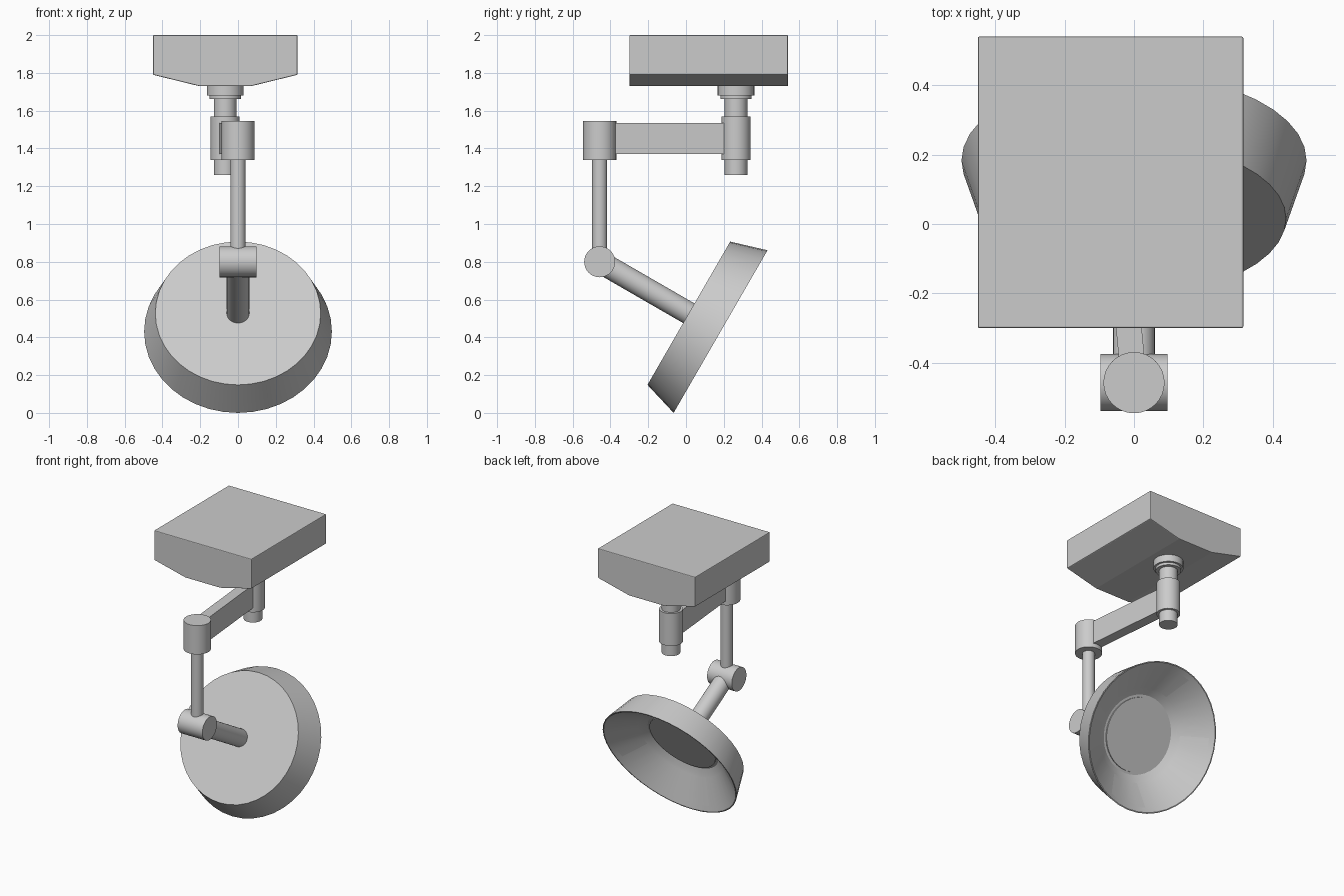
import bpy, bmesh, math
from mathutils import Vector

if "Cube" in bpy.data.objects:
    bpy.data.objects.remove(bpy.data.objects["Cube"])


def finish(name, bm, loc=(0, 0, 0), rot=(0, 0, 0), smooth=True):
    bmesh.ops.recalc_face_normals(bm, faces=bm.faces)
    me = bpy.data.meshes.new(name)
    bm.to_mesh(me)
    bm.free()
    ob = bpy.data.objects.new(name, me)
    bpy.context.collection.objects.link(ob)
    ob.location, ob.rotation_euler = loc, rot
    if smooth:
        bpy.ops.object.select_all(action='DESELECT')
        ob.select_set(True)
        bpy.context.view_layer.objects.active = ob
        bpy.ops.object.shade_smooth_by_angle(angle=math.radians(28))
    return ob


def lathe_bm(profile, n):
    """Revolve (radius, z) points round z; end points lie on the axis."""
    bm = bmesh.new()
    rings = []
    for r, z in profile:
        if r == 0:
            rings.append([bm.verts.new((0, 0, z))])
        else:
            rings.append([bm.verts.new((r * math.cos(math.tau * i / n),
                                        r * math.sin(math.tau * i / n), z)) for i in range(n)])
    for a, b in zip(rings, rings[1:]):
        if len(a) == 1:
            bm.faces.new(b)
        elif len(b) == 1:
            bm.faces.new(a)
        else:
            for i in range(n):
                j = (i + 1) % n
                bm.faces.new((a[i], a[j], b[j], b[i]))
    return bm


def rod(name, r, z0, z1, loc=(0, 0, 0), rot=(0, 0, 0), n=32):
    return finish(name, lathe_bm([(0, z0), (r, z0), (r, z1), (0, z1)], n), loc, rot)


def prism(name, outline, depth):
    """Extrude a closed outline of 3D points along a vector."""
    bm = bmesh.new()
    f = bm.faces.new([bm.verts.new(p) for p in outline])
    ext = bmesh.ops.extrude_face_region(bm, geom=[f], use_keep_orig=True)
    bmesh.ops.translate(bm, vec=depth, verts=[v for v in ext['geom'] if isinstance(v, bmesh.types.BMVert)])
    return finish(name, bm, smooth=False)


PX, PY = -0.068, 0.265      # fixed post
KY = -0.457                 # swinging joint
TILT = math.radians(-120)   # lamp axis points back and 30 degrees down

# ceiling box with chamfered underside
section = [(-0.45, 2), (0.315, 2), (0.315, 1.79), (0.07, 1.73), (-0.205, 1.73), (-0.45, 1.79)]
box = prism("ceiling_box", [(x, -0.30, z) for x, z in section], Vector((0, 0.84, 0)))
bev = box.modifiers.new("soft_edges", 'BEVEL')
bev.width, bev.segments = 0.005, 2

# post with flange, and its sleeve
finish("ceiling_post", lathe_bm([(0, 1.26), (0.06, 1.26), (0.06, 1.662), (0.083, 1.662), (0.083, 1.68),
                                 (0.097, 1.68), (0.097, 1.735), (0, 1.735)], 32), (PX, PY, 0))
rod("post_sleeve", 0.077, 1.34, 1.57, (PX, PY, 0))

# flat swing arm
a, b = Vector((PX, PY, 1.37)), Vector((0, KY, 1.37))
side = (b - a).cross(Vector((0, 0, 1))).normalized() * 0.037
prism("swing_arm", [a + side, b + side, b - side, a - side], Vector((0, 0, 0.165)))

# outer joint, drop rod and tilt hinge
rod("arm_joint", 0.088, 1.34, 1.545, (0, KY, 0))
rod("drop_rod", 0.04, 0.80, 1.36, (0, KY, 0))
rod("tilt_hinge", 0.082, -0.097, 0.097, (0, KY, 0.80), (0, math.pi / 2, 0))
rod("lamp_stem", 0.06, 0, 0.56, (0, KY, 0.80), (TILT, 0, 0))

# lamp head: hollow cone, with four recessed panels inside
bm = lathe_bm([(0, 0), (0.438, 0), (0.497, 0.194), (0.49, 0.194), (0.46, 0.171), (0.31, 0.055),
               (0.293, 0.042), (0.262, 0.022), (0, 0.022)], 40)
bmesh.ops.recalc_face_normals(bm, faces=bm.faces)
for k in range(4):
    panel = []
    for f in bm.faces:
        c = f.calc_center_median()
        off = (math.atan2(c.y, c.x) - k * math.pi / 2 + math.pi) % math.tau - math.pi
        if 0.37 < c.xy.length < 0.40 and abs(c.z - 0.113) < 0.01 and abs(off) < math.radians(18):
            panel.append(f)
    n = sum((f.normal for f in panel), Vector()).normalized()
    ext = bmesh.ops.extrude_face_region(bm, geom=panel)
    bmesh.ops.translate(bm, vec=n * -0.018, verts=[v for v in ext['geom'] if isinstance(v, bmesh.types.BMVert)])
head = Vector((0, KY + 0.545 * 0.866, 0.80 - 0.545 * 0.5))
finish("lamp_head", bm, head, (TILT, 0, 0))

# lens disc
rod("lens", 0.245, 0.015, 0.03, head, (TILT, 0, 0), 40)
